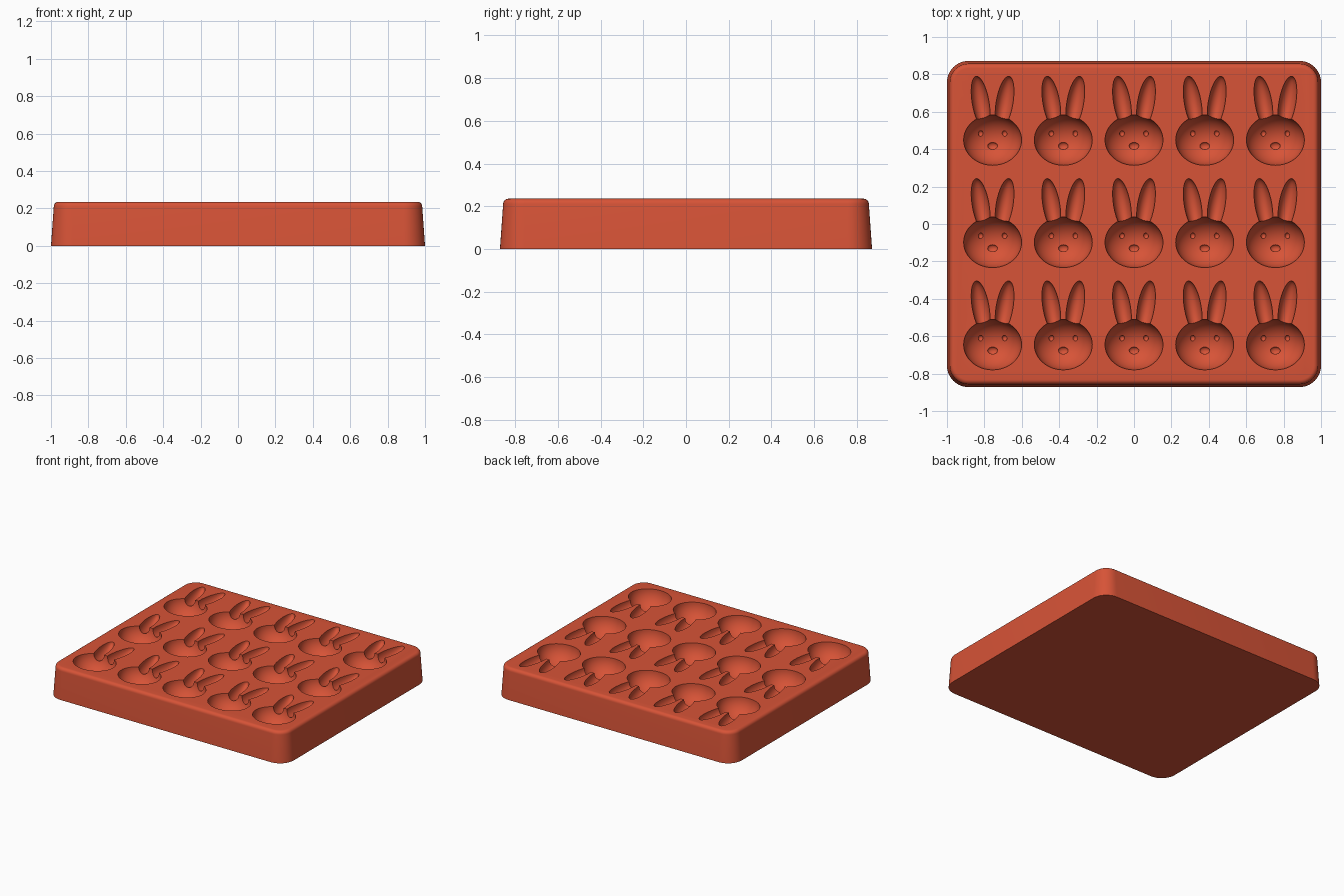
import bpy, bmesh, math
from mathutils import Matrix, Vector

if "Cube" in bpy.data.objects:
    bpy.data.objects.remove(bpy.data.objects["Cube"], do_unlink=True)

TOP = 0.235

clay = bpy.data.materials.new("terracotta silicone")
COLOUR = (0.68, 0.087, 0.038, 1)
clay.diffuse_color = COLOUR
clay.use_nodes = True
clay.node_tree.nodes["Principled BSDF"].inputs["Base Color"].default_value = COLOUR


def to_object(bm, name):
    mesh = bpy.data.meshes.new(name)
    bmesh.ops.recalc_face_normals(bm, faces=bm.faces)
    bm.to_mesh(mesh)
    bm.free()
    mesh.materials.append(clay)
    obj = bpy.data.objects.new(name, mesh)
    bpy.context.collection.objects.link(obj)
    return obj


def ellipsoid(bm, centre, radii, tilt=0.0, u=32, v=20):
    matrix = (Matrix.Translation(centre) @ Matrix.Rotation(tilt, 4, "Z")
              @ Matrix.Diagonal((*radii, 1)))
    bmesh.ops.create_uvsphere(bm, u_segments=u, v_segments=v, radius=1, matrix=matrix)


def boolean(obj, cutter, operation):
    """Bake a boolean into obj and discard the cutter."""
    mod = obj.modifiers.new(operation.lower(), "BOOLEAN")
    mod.operation, mod.solver, mod.object = operation, "EXACT", cutter
    bpy.context.view_layer.update()
    graph = bpy.context.evaluated_depsgraph_get()
    baked = bpy.data.meshes.new_from_object(obj.evaluated_get(graph))
    obj.modifiers.clear()
    obj.data = baked
    bpy.data.objects.remove(cutter, do_unlink=True)


# Tray block: rounded rectangles lofted up with a slight draft and a rounded rim
def ring(bm, hx, hy, radius, z, steps=10):
    verts = []
    for quarter, (sx, sy) in enumerate(((1, 1), (-1, 1), (-1, -1), (1, -1))):
        for i in range(steps + 1):
            a = math.pi / 2 * (quarter + i / steps)
            verts.append(bm.verts.new((sx * (hx - radius) + radius * math.cos(a),
                                       sy * (hy - radius) + radius * math.sin(a), z)))
    return verts


RIM = 0.025
levels = [(0.0, 0.0)]
for i in range(7):
    a = math.pi / 2 * i / 6
    levels.append((0.015 + RIM * (1 - math.cos(a)), TOP - RIM + RIM * math.sin(a)))

bm = bmesh.new()
rings = [ring(bm, 1 - d, 0.872 - d, 0.115 - d, z) for d, z in levels]
for low, high in zip(rings, rings[1:]):
    for i in range(len(low)):
        j = (i + 1) % len(low)
        bm.faces.new((low[i], low[j], high[j], high[i]))
bm.faces.new(rings[0][::-1])
bm.faces.new(rings[-1])
tray = to_object(bm, "mould_tray")

# One rabbit-head cavity: head, ears, and small eye and nose dimples
DEPTH = 0.135
HEAD = (0.155, 0.135, DEPTH)


def floor_z(x, y):
    return -DEPTH * math.sqrt(1 - (x / HEAD[0]) ** 2 - (y / HEAD[1]) ** 2)


bm = bmesh.new()
ellipsoid(bm, (0, 0, 0), HEAD, u=48, v=32)
rabbit = to_object(bm, "rabbit_cutter")

bm = bmesh.new()
for side in (-1, 1):
    ellipsoid(bm, (side * 0.064, 0.2, 0), (0.045, 0.143, 0.06), -side * 0.17)
    ellipsoid(bm, (side * 0.064, 0.035, floor_z(0.064, 0.035)), (0.014, 0.016, 0.014), u=16, v=10)
ellipsoid(bm, (0, -0.032, floor_z(0, 0.032)), (0.027, 0.02, 0.014), u=16, v=10)
boolean(rabbit, to_object(bm, "features_cutter"), "UNION")

# Repeat the cavity in five columns and three rows
bm = bmesh.new()
for column in range(-2, 3):
    for row in range(-1, 2):
        start = len(bm.verts)
        bm.from_mesh(rabbit.data)
        bm.verts.ensure_lookup_table()
        bmesh.ops.translate(bm, verts=bm.verts[start:],
                            vec=Vector((column * 0.378, row * 0.547 - 0.098, TOP)))
bpy.data.objects.remove(rabbit, do_unlink=True)
boolean(tray, to_object(bm, "cavity_cutter"), "DIFFERENCE")

# One shared material and smooth shading with crisp cavity edges
tray.data.materials.clear()
tray.data.materials.append(clay)
for face in tray.data.polygons:
    face.material_index = 0
bpy.ops.object.select_all(action="DESELECT")
tray.select_set(True)
bpy.context.view_layer.objects.active = tray
bpy.ops.object.shade_smooth_by_angle(angle=math.radians(35))
